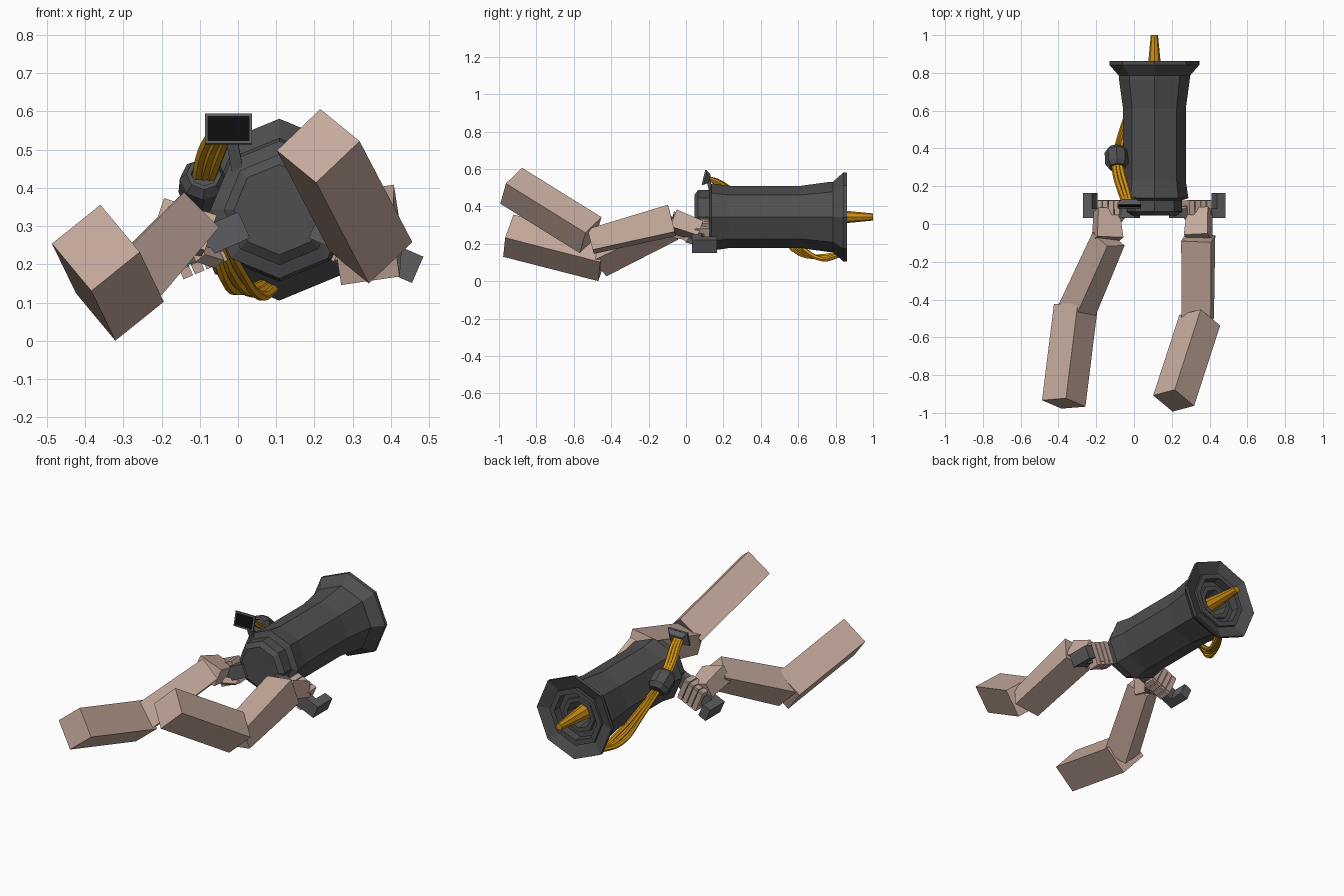
import bpy, bmesh, math
from mathutils import Vector as V

if "Cube" in bpy.data.objects:
    bpy.data.objects.remove(bpy.data.objects["Cube"])

CX, CZ = 0.108, 0.343          # barrel axis


def mat(name, rgb):
    m = bpy.data.materials.new(name)
    m.diffuse_color = (*rgb, 1)
    m.use_nodes = True
    m.node_tree.nodes["Principled BSDF"].inputs["Base Color"].default_value = m.diffuse_color
    return m


GREY = mat("dark grey metal", (0.078, 0.078, 0.08))
FRAME = mat("mid grey metal", (0.11, 0.11, 0.115))
SKIN = mat("skin", (0.56, 0.40, 0.335))
GOLD = mat("gold cable", (0.60, 0.27, 0.006))
BLACK = mat("black screen", (0.004, 0.004, 0.004))


def make(name, bm, m):
    bmesh.ops.recalc_face_normals(bm, faces=bm.faces)
    me = bpy.data.meshes.new(name)
    bm.to_mesh(me)
    bm.free()
    me.materials.append(m)
    ob = bpy.data.objects.new(name, me)
    bpy.context.collection.objects.link(ob)
    return ob


def add_beam(bm, p, q, side, w0, h0, w1=None, h1=None):
    """Box from p to q; width runs along side, with optional taper."""
    p, q = V(p), V(q)
    d = (q - p).normalized()
    s = V(side)
    s = (s - d * s.dot(d)).normalized()
    u = d.cross(s)
    ends = []
    for c, w, h in ((p, w0, h0), (q, w1 or w0, h1 or h0)):
        ends.append([bm.verts.new(c + s * w * a / 2 + u * h * b / 2)
                     for a, b in ((-1, -1), (1, -1), (1, 1), (-1, 1))])
    a, b = ends
    bm.faces.new(a)
    bm.faces.new(b[::-1])
    for i in range(4):
        j = (i + 1) % 4
        bm.faces.new((a[i], b[i], b[j], a[j]))


def beam(name, m, *args):
    bm = bmesh.new()
    add_beam(bm, *args)
    return make(name, bm, m)


def lathe(name, m, profile, origin, axis=(0, 1, 0), n=8):
    """Spin (radius, distance) points about an axis."""
    o, d = V(origin), V(axis).normalized()
    s = V((1, 0, 0))
    s = (s - d * s.dot(d)).normalized()
    u = s.cross(d)
    bm = bmesh.new()
    rings = []
    for r, t in profile:
        if r == 0:
            rings.append([bm.verts.new(o + d * t)])
        else:
            rings.append([bm.verts.new(o + d * t + (s * math.cos(a) + u * math.sin(a)) * r)
                          for a in (2 * math.pi * k / n for k in range(n))])
    for a, b in zip(rings, rings[1:]):
        for i in range(n):
            j = (i + 1) % n
            if len(a) == 1:
                bm.faces.new((a[0], b[i], b[j]))
            elif len(b) == 1:
                bm.faces.new((a[i], a[j], b[0]))
            else:
                bm.faces.new((a[i], a[j], b[j], b[i]))
    return make(name, bm, m)


def cable(name, pts, r):
    cu = bpy.data.curves.new(name, 'CURVE')
    cu.dimensions = '3D'
    cu.bevel_depth, cu.bevel_resolution = r, 1
    cu.resolution_u, cu.use_fill_caps = 4, True
    sp = cu.splines.new('BEZIER')
    sp.bezier_points.add(len(pts) - 1)
    for b, p in zip(sp.bezier_points, pts):
        b.co = p
        b.handle_left_type = b.handle_right_type = 'AUTO'
    cu.materials.append(GOLD)
    ob = bpy.data.objects.new(name, cu)
    bpy.context.collection.objects.link(ob)
    bpy.ops.object.select_all(action='DESELECT')
    ob.select_set(True)
    bpy.context.view_layer.objects.active = ob
    bpy.ops.object.convert(target='MESH')
    for p in ob.data.polygons:
        p.use_smooth = False


# Barrel with front cap, flared rear rim and stepped bore
lathe("barrel", GREY, [
    (0, 0.045), (0.118, 0.045), (0.145, 0.065), (0.145, 0.125), (0.18, 0.137),
    (0.166, 0.23), (0.166, 0.61), (0.188, 0.77), (0.188, 0.785), (0.238, 0.842),
    (0.238, 0.862), (0.165, 0.835), (0.165, 0.85), (0.135, 0.85), (0.135, 0.80),
    (0.10, 0.80), (0.10, 0.82), (0.075, 0.82), (0.06, 0.72), (0, 0.72)], (CX, 0, CZ))
# Gold spike in the bore
lathe("rear_spike", GOLD, [(0, 0.72), (0.046, 0.72), (0.019, 1.0), (0, 1.0)], (CX, 0, CZ))

# Cable canister on the left flank
lathe("cable_canister", GREY, [
    (0, -0.06), (0.04, -0.06), (0.062, -0.035), (0.062, 0.035), (0.046, 0.06),
    (0.034, 0.06), (0.034, 0.045), (0, 0.045)], (-0.092, 0.35, 0.405), (0.05, -0.85, 0.5))

# Cable strands: rear rim -> canister -> screen
for i, k in enumerate((-1, 0, 1)):
    o = 0.02 * k
    cable(f"lower_cable_{i}", [
        (0.085 + o * .6, 0.82, 0.145 - o * .3), (0.04 + o, 0.73, 0.125 - o * .4),
        (-0.01 + o * .8, 0.61, 0.165 + o), (-0.058 + o * .5, 0.49, 0.28 + o * .7),
        (-0.09 + o * .6, 0.37, 0.39)], 0.013)
    cable(f"upper_cable_{i}", [
        (-0.09 + o * .8, 0.33, 0.42), (-0.076 + o, 0.25, 0.475 - o * .3),
        (-0.055 + o, 0.18, 0.525 - o * .2), (-0.035 + o * .8, 0.115, 0.55)], 0.015)

# Small tilted screen with bezel
tilt = V((0, 0.25, 1)).normalized()
norm = V((0, -1, 0.25)).normalized()
sc = V((-0.025, 0.103, 0.553))
beam("screen_housing", FRAME, sc - norm * 0.024, sc, (1, 0, 0), 0.075, 0.045, 0.122, 0.078)
bm = bmesh.new()
for k in (-1, 1):
    add_beam(bm, sc + tilt * 0.037 * k, sc + tilt * 0.037 * k + norm * 0.01, (1, 0, 0), 0.124, 0.008)
    add_beam(bm, sc + V((0.058 * k, 0, 0)), sc + V((0.058 * k, 0, 0)) + norm * 0.01,
             (1, 0, 0), 0.008, 0.08)
make("screen_bezel", bm, FRAME)
beam("screen_face", BLACK, sc, sc + norm * 0.005, (1, 0, 0), 0.108, 0.066)
beam("screen_stand", GREY, (0.0, 0.14, 0.44), (-0.02, 0.12, 0.545), (1, 0, 0), 0.03, 0.02)

# Handles and gripping hands, mirrored about the barrel axis
for sx, label in ((-1, "left"), (1, "right")):
    ang = math.radians(-23.5)
    rad = V((sx * math.cos(ang), 0, math.sin(ang)))
    tan = V((-sx * math.sin(ang), 0, math.cos(ang)))
    fwd = V((0, 1, 0))

    def at(r, t, y):
        return V((CX, 0, CZ)) + rad * r + tan * t + fwd * y

    bm = bmesh.new()
    add_beam(bm, at(0.10, 0, 0.057), at(0.395, 0, 0.057), tan, 0.075, 0.05)
    add_beam(bm, at(0.37, 0, 0.08), at(0.37, 0, 0.165), tan, 0.075, 0.05)
    make(f"{label}_handle", bm, FRAME)

    # Four fingers curl over the bar, the thumb runs below it
    bm = bmesh.new()
    for k in range(4):
        r = 0.19 + 0.033 * k
        add_beam(bm, at(r, 0.045, 0.05), at(r, 0.05, 0.125), rad, 0.029, 0.032)
        add_beam(bm, at(r, 0.055, 0.112), at(r, -0.045, 0.108), rad, 0.028, 0.03)
        add_beam(bm, at(r, -0.05, 0.12), at(r, -0.054, 0.055), rad, 0.027, 0.027)
    add_beam(bm, at(0.24, -0.02, 0.0), at(0.20, -0.055, 0.06), rad, 0.034, 0.032)
    make(f"{label}_fingers", bm, SKIN)

# Left arm
beam("left_palm", SKIN, (-0.14, -0.08, 0.305), (-0.146, 0.075, 0.265), (0.9, 0, -0.3), 0.145, 0.10, 0.115, 0.085)
beam("left_forearm", SKIN, (-0.305, -0.465, 0.12), (-0.135, -0.08, 0.305), (0.089, 0, -0.093), 0.15, 0.14, 0.13, 0.13)
beam("left_upper_arm", SKIN, (-0.372, -0.95, 0.243), (-0.309, -0.442, 0.113), (0.127, 0.01, 0.102), 0.163, 0.167)

# Right arm
beam("right_palm", SKIN, (0.34, -0.07, 0.32), (0.348, 0.075, 0.268), (0.95, 0, 0.3), 0.13, 0.10, 0.115, 0.085)
beam("right_forearm", SKIN, (0.338, -0.51, 0.212), (0.34, -0.075, 0.325), (0.16, 0, 0.025), 0.155, 0.115, 0.16, 0.15)
beam("right_upper_arm", SKIN, (0.21, -0.935, 0.51), (0.348, -0.51, 0.246), (0.11, 0.02, 0.114), 0.16, 0.158)
